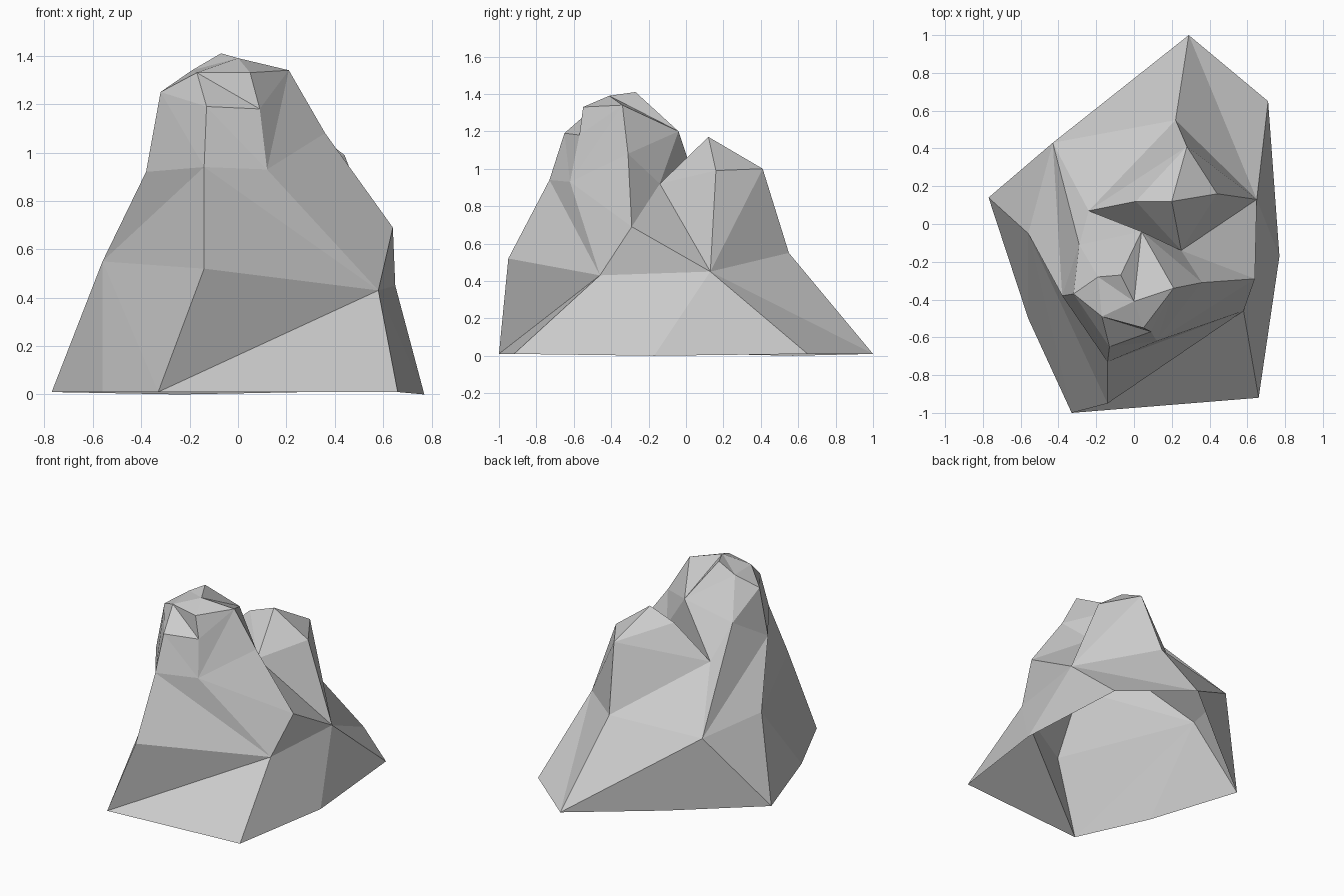
import bpy
import bmesh

# Remove the default cube
default_cube = bpy.data.objects.get("Cube")
if default_cube:
    bpy.data.objects.remove(default_cube, do_unlink=True)


def flat_material(name, color):
    mat = bpy.data.materials.new(name)
    mat.use_nodes = True
    mat.diffuse_color = color
    mat.node_tree.nodes["Principled BSDF"].inputs["Base Color"].default_value = color
    return mat


# Corners of the rock, one letter each, grouped by level
foot = dict(
    a=(-.33, -1, .01), b=(.66, -.92, .01), c=(.77, -.17, 0), d=(.71, .65, .01),
    e=(.29, 1, .01), f=(-.24, .57, 0), g=(-.77, .14, .01), h=(-.56, -.5, .01),
)
shoulder = dict(
    M=(-.14, -.95, .52), B=(.58, -.46, .43), D=(.64, -.29, .69), C=(.65, .13, .45),
    G=(.22, .55, .55), A=(-.43, .43, .51), L=(-.56, -.05, .55),
)
saddle = dict(F=(.25, -.14, .92), K=(-.24, .07, .87))
front_peak = dict(
    Z=(-.14, -.73, .94), Y=(.12, -.62, .93), R=(-.38, -.38, .92), S=(-.29, -.11, 1.09),
    X=(-.13, -.65, 1.19), W=(.09, -.57, 1.18), H=(.36, -.31, 1.08), J=(.04, -.04, 1.2),
    Q=(-.32, -.37, 1.25), U=(-.17, -.49, 1.33), V=(.05, -.55, 1.33), I=(.21, -.34, 1.34),
    N=(-.19, -.28, 1.34), T=(-.07, -.27, 1.41), t=(0, -.41, 1.39),
)
back_peak = dict(
    O=(.01, .12, 1.1), P=(.2, .12, 1.17), E=(.44, .16, .99), k=(.28, .41, 1),
)

# Facets fan out from a hub corner to the rim corners around it
fans = {
    "B": "abcCDYZMa",   # front slope
    "C": "cdeGkEFD",    # left slope
    "L": "RAghaM",      # right slope
    "A": "RSKGefg",     # rear slope
    "G": "Kk", "k": "KOPE",             # rear of the back peak
    "F": "EPOKJH", "D": "FHY",          # saddle between the peaks
    "Y": "HIWXZ", "Z": "XQRLM",         # front peak walls
    "W": "IVUX", "S": "RQN", "Q": "XUN",
    "J": "KSNTtIH", "t": "TNUVI",       # front peak crown
}

# Faceted rock shell, open underneath
bm = bmesh.new()
corner = {}
for level in (foot, shoulder, saddle, front_peak, back_peak):
    for key, position in level.items():
        corner[key] = bm.verts.new(position)
for hub, rim in fans.items():
    for left, right in zip(rim, rim[1:]):
        bm.faces.new((corner[hub], corner[left], corner[right]))

mesh = bpy.data.meshes.new("rock")
bm.to_mesh(mesh)
bm.free()
mesh.materials.append(flat_material("stone grey", (.6, .6, .6, 1)))
rock = bpy.data.objects.new("rock", mesh)
bpy.context.collection.objects.link(rock)
